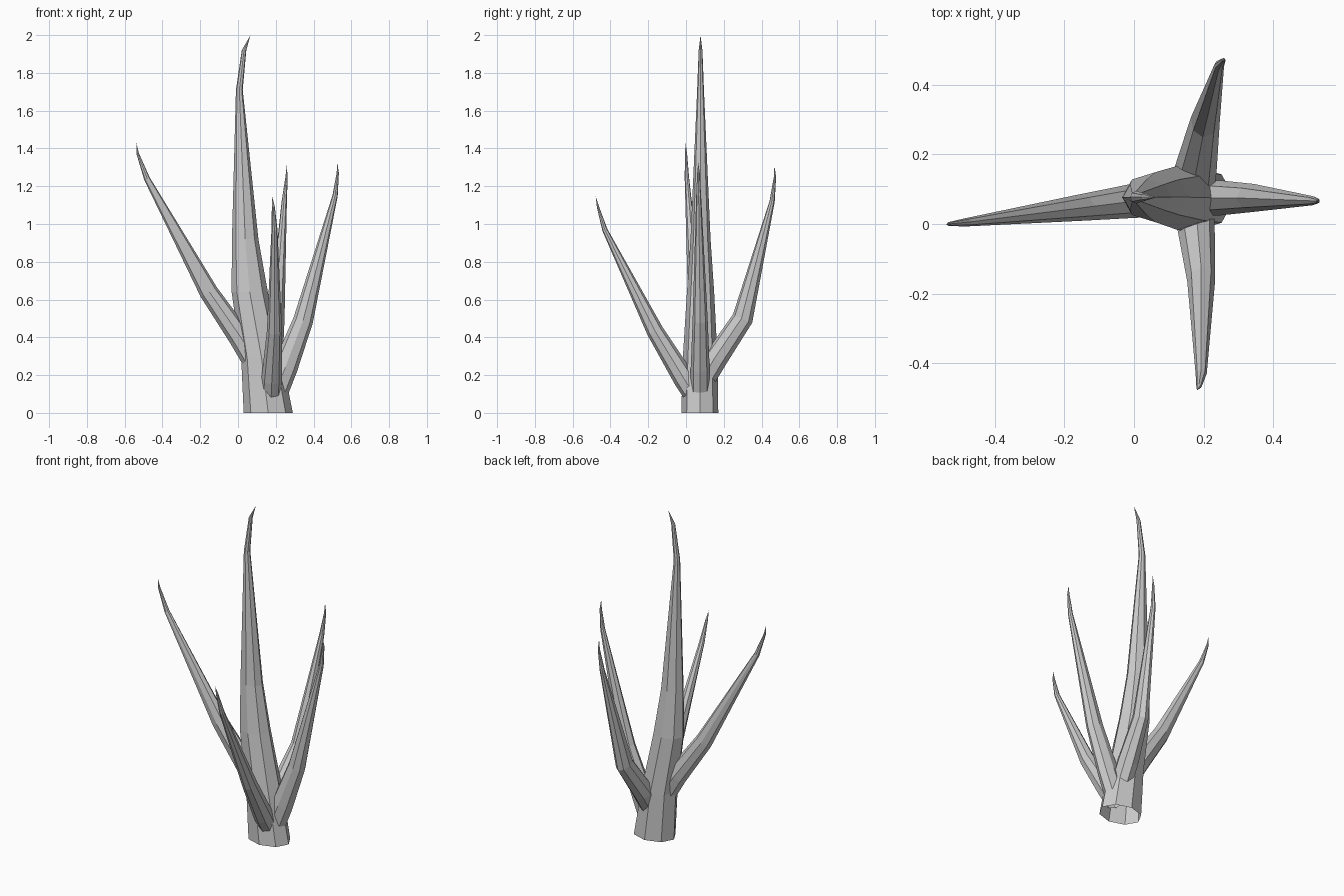
import bpy, bmesh
from math import cos, sin, tau
from mathutils import Vector

SIDES = 8


def tapered_stem(name, rings, outward=None):
    """rings: (x, y, z, radius in bend plane, radius across); last one is the tip.
    With no outward direction the rings stay horizontal."""
    pts = [Vector(r[:3]) for r in rings]
    bm = bmesh.new()
    loops = []
    for i, r in enumerate(rings[:-1]):
        if outward is None:
            across, inplane = Vector((0, 1, 0)), Vector((1, 0, 0))
        else:
            before = (pts[i] - pts[max(i - 1, 0)]).normalized()
            after = (pts[i + 1] - pts[i]).normalized()
            t = (before + after).normalized()
            across = Vector((0, 0, 1)).cross(Vector(outward)).normalized()
            inplane = across.cross(t).normalized()
            across = t.cross(inplane)
        loops.append([bm.verts.new(pts[i]
                                   + inplane * r[3] * cos(tau * k / SIDES)
                                   + across * r[4] * sin(tau * k / SIDES))
                      for k in range(SIDES)])
    tip = bm.verts.new(pts[-1])
    for a, b in zip(loops, loops[1:]):
        for k in range(SIDES):
            j = (k + 1) % SIDES
            bm.faces.new((a[k], a[j], b[j], b[k]))
    for k in range(SIDES):
        bm.faces.new((loops[-1][k], loops[-1][(k + 1) % SIDES], tip))
    bmesh.ops.recalc_face_normals(bm, faces=bm.faces)
    mesh = bpy.data.meshes.new(name)
    bm.to_mesh(mesh)
    bm.free()
    obj = bpy.data.objects.new(name, mesh)
    bpy.context.collection.objects.link(obj)


# Central leaf, open at the bottom
tapered_stem("main_leaf", [
    (0.16, 0.073, 0.00, 0.13, 0.098),
    (0.125, 0.075, 0.29, 0.108, 0.092),
    (0.062, 0.077, 0.64, 0.096, 0.072),
    (0.038, 0.077, 0.92, 0.070, 0.053),
    (0.007, 0.077, 1.71, 0.018, 0.018),
    (0.032, 0.077, 1.92, 0.012, 0.010),
    (0.066, 0.077, 2.00, 0, 0)])

# Side leaves, starting inside the central one
tapered_stem("left_leaf", [
    (0.10, 0.07, 0.25, 0.062, 0.052),
    (0.01, 0.068, 0.40, 0.060, 0.050),
    (-0.155, 0.047, 0.64, 0.050, 0.038),
    (-0.482, 0.005, 1.24, 0.016, 0.012),
    (-0.53, 0.0, 1.37, 0.007, 0.006),
    (-0.539, -0.002, 1.43, 0, 0)], (-1, -0.1, 0))

tapered_stem("right_leaf", [
    (0.195, 0.075, 0.10, 0.066, 0.052),
    (0.25, 0.075, 0.24, 0.066, 0.050),
    (0.345, 0.075, 0.49, 0.053, 0.040),
    (0.514, 0.067, 1.15, 0.014, 0.013),
    (0.528, 0.066, 1.27, 0.006, 0.007),
    (0.526, 0.065, 1.325, 0, 0)], (1, 0, 0))

tapered_stem("back_leaf", [
    (0.17, 0.09, 0.17, 0.060, 0.060),
    (0.178, 0.16, 0.29, 0.062, 0.060),
    (0.205, 0.30, 0.50, 0.056, 0.042),
    (0.245, 0.456, 1.12, 0.014, 0.014),
    (0.257, 0.471, 1.25, 0.006, 0.006),
    (0.258, 0.468, 1.31, 0, 0)], (0.15, 1, 0))

tapered_stem("front_leaf", [
    (0.175, 0.04, 0.10, 0.055, 0.056),
    (0.178, -0.01, 0.18, 0.057, 0.054),
    (0.193, -0.165, 0.435, 0.045, 0.040),
    (0.193, -0.43, 0.97, 0.014, 0.016),
    (0.187, -0.466, 1.09, 0.006, 0.008),
    (0.181, -0.478, 1.145, 0, 0)], (0, -1, 0))
